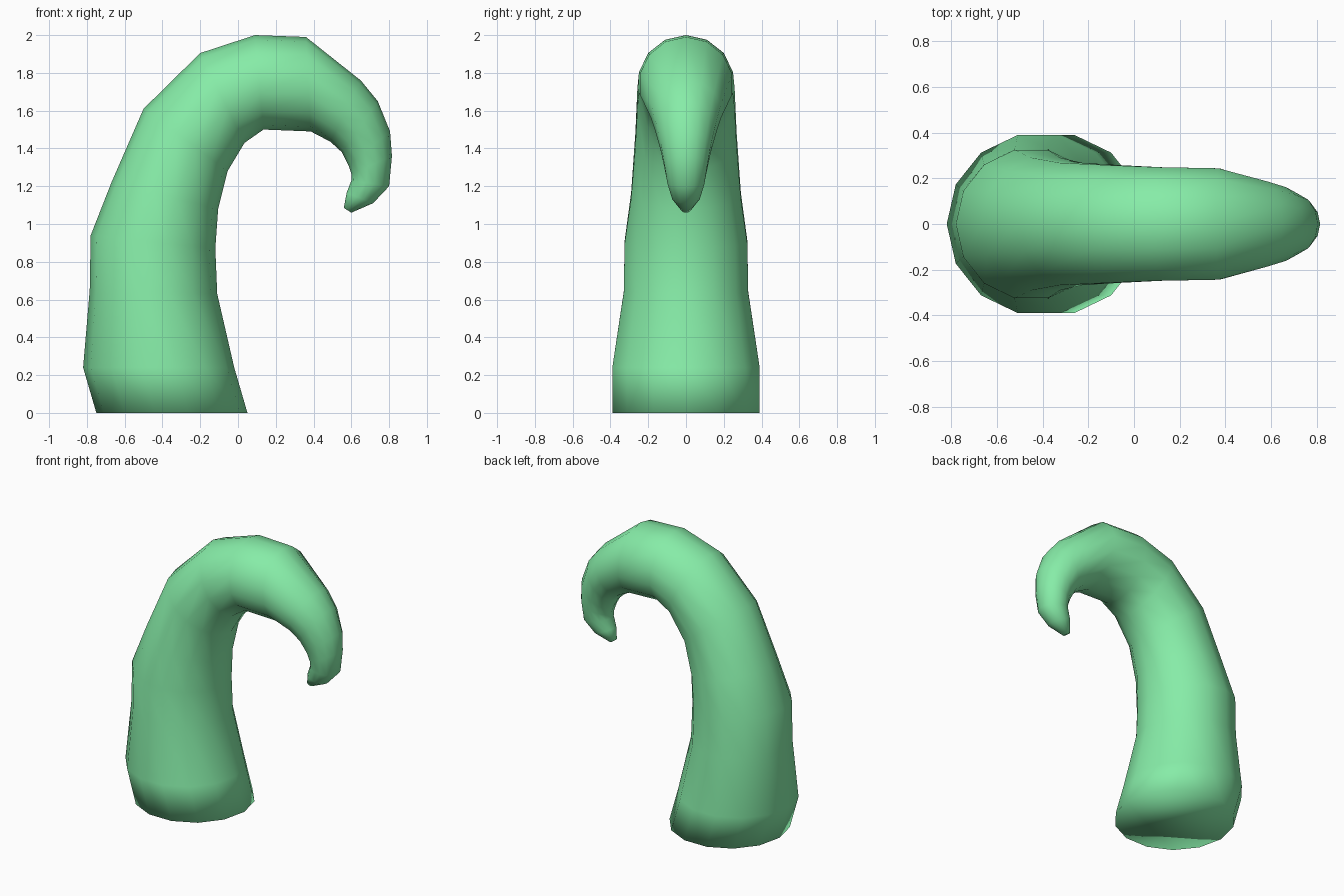
import bpy, bmesh, math
from mathutils import Vector

if "Cube" in bpy.data.objects:
    bpy.data.objects.remove(bpy.data.objects["Cube"])

SIDES = 14

# cross-sections along the bend: outer x, outer z, inner x, inner z, half width
RINGS = [
    (-0.75, 0.00, 0.05, 0.00, 0.40),
    (-0.82, 0.24, -0.02, 0.24, 0.40),
    (-0.785, 0.65, -0.11, 0.63, 0.338),
    (-0.78, 0.94, -0.12, 0.87, 0.333),
    (-0.67, 1.22, -0.105, 1.08, 0.298),
    (-0.50, 1.61, -0.055, 1.28, 0.275),
    (-0.20, 1.905, 0.035, 1.43, 0.264),
    (0.09, 2.00, 0.135, 1.50, 0.255),
    (0.36, 1.99, 0.385, 1.49, 0.25),
    (0.65, 1.76, 0.49, 1.435, 0.19),
    (0.74, 1.65, 0.55, 1.38, 0.165),
    (0.805, 1.49, 0.585, 1.31, 0.135),
    (0.815, 1.36, 0.60, 1.265, 0.118),
    (0.80, 1.20, 0.60, 1.23, 0.10),
    (0.715, 1.11, 0.575, 1.165, 0.075),
    (0.60, 1.06, 0.56, 1.085, 0.025),
]


def add_ring(bm, ox, oz, ix, iz, width):
    outer, inner = Vector((ox, 0, oz)), Vector((ix, 0, iz))
    mid, half = (outer + inner) / 2, (outer - inner) / 2
    verts = []
    for i in range(SIDES):
        a = math.tau * i / SIDES
        verts.append(bm.verts.new(mid + half * math.cos(a) + Vector((0, width * math.sin(a), 0))))
    return verts


# curled tapering body
bm = bmesh.new()
loops = [add_ring(bm, *r) for r in RINGS]
for low, high in zip(loops, loops[1:]):
    for i in range(SIDES):
        j = (i + 1) % SIDES
        bm.faces.new((low[i], low[j], high[j], high[i]))

# base and tip caps
bm.faces.new(loops[0])
bm.faces.new(loops[-1])
bmesh.ops.recalc_face_normals(bm, faces=bm.faces[:])

mesh = bpy.data.meshes.new("tentacle")
bm.to_mesh(mesh)
bm.free()
tentacle = bpy.data.objects.new("tentacle", mesh)
bpy.context.collection.objects.link(tentacle)

# smooth shading all over
for p in mesh.polygons:
    p.use_smooth = True

# green skin
skin = bpy.data.materials.new("green_skin")
skin.diffuse_color = (0.24, 0.84, 0.39, 1)
skin.use_nodes = True
skin.node_tree.nodes["Principled BSDF"].inputs["Base Color"].default_value = skin.diffuse_color
mesh.materials.append(skin)
